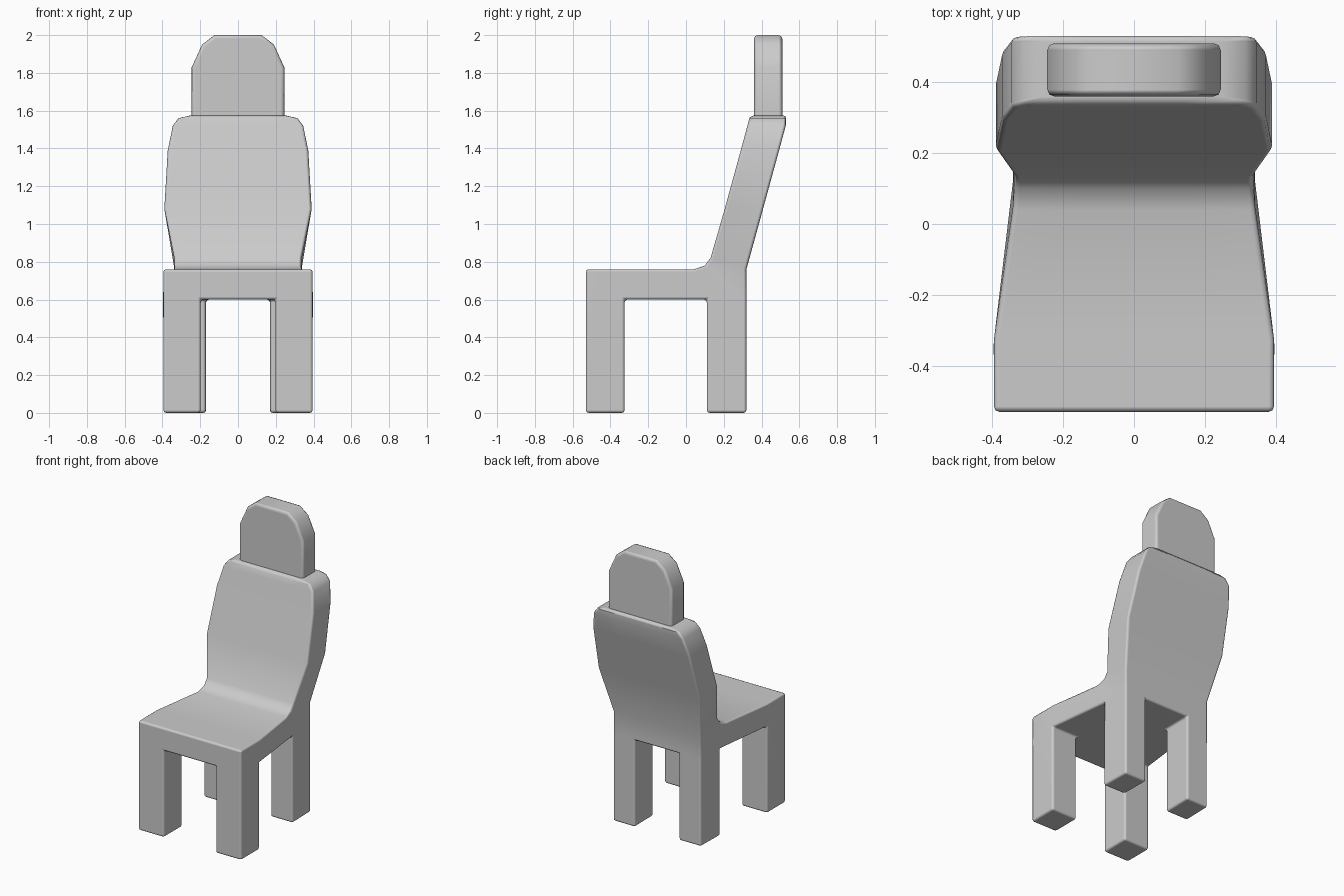
import bpy, bmesh
from math import radians

if "Cube" in bpy.data.objects:
    bpy.data.objects.remove(bpy.data.objects["Cube"])


def finish(bm, name, bevel):
    """Turn a bmesh into a smooth object with softly rounded edges."""
    bmesh.ops.recalc_face_normals(bm, faces=bm.faces)
    for f in bm.faces:
        f.smooth = True
    mesh = bpy.data.meshes.new(name)
    bm.to_mesh(mesh)
    bm.free()
    ob = bpy.data.objects.new(name, mesh)
    bpy.context.collection.objects.link(ob)
    mod = ob.modifiers.new("soft_edges", 'BEVEL')
    mod.width = bevel
    mod.segments = 2
    mod.limit_method = 'ANGLE'
    mod.angle_limit = radians(50)
    mod.harden_normals = True
    return ob


# Seat and backrest: sections (upper y, upper z, lower y, lower z, half width)
sections = [
    (-0.53, 0.76, -0.53, 0.60, 0.395),
    (-0.325, 0.76, -0.325, 0.60, 0.395),
    (0.04, 0.76, 0.11, 0.60, 0.342),
    (0.10, 0.78, 0.32, 0.60, 0.337),
    (0.13, 0.82, 0.32, 0.76, 0.337),
    (0.205, 1.08, 0.408, 1.08, 0.39),
    (0.29, 1.39, 0.493, 1.39, 0.372),
    (0.325, 1.52, 0.528, 1.52, 0.345),
    (0.335, 1.56, 0.53, 1.56, 0.315),
    (0.345, 1.575, 0.53, 1.575, 0.25),
]
bm = bmesh.new()
rows = []
for uy, uz, ly, lz, w in sections:
    xs = [-w, -0.5 * w, 0.5 * w, w]
    rows.append(([bm.verts.new((x, uy, uz)) for x in xs],
                 [bm.verts.new((x, ly, lz)) for x in xs]))

leg_faces = []
for i, ((u0, l0), (u1, l1)) in enumerate(zip(rows, rows[1:])):
    for c in range(3):
        bm.faces.new((u0[c], u0[c + 1], u1[c + 1], u1[c]))
        under = bm.faces.new((l0[c], l1[c], l1[c + 1], l0[c + 1]))
        if i in (0, 2) and c != 1:
            leg_faces.append(under)
    for c in (0, 3):
        bm.faces.new((u0[c], u1[c], l1[c], l0[c]))
for u, l in (rows[0], rows[-1]):
    for c in range(3):
        bm.faces.new((u[c], u[c + 1], l[c + 1], l[c]))
bmesh.ops.recalc_face_normals(bm, faces=bm.faces)

# Four legs pulled down out of the underside of the seat
for face in leg_faces:
    new = bmesh.ops.extrude_discrete_faces(bm, faces=[face])["faces"][0]
    for v in new.verts:
        v.co.z = 0.0
finish(bm, "chair_body", 0.02)

# Headrest: chamfered outline given depth
bm = bmesh.new()
half = [(0.245, 1.54), (0.245, 1.83), (0.19, 1.95), (0.125, 2.0)]
outline = half + [(-x, z) for x, z in reversed(half)]
front = bm.faces.new([bm.verts.new((x, 0.36, z)) for x, z in outline])
ext = bmesh.ops.extrude_face_region(bm, geom=[front], use_keep_orig=True)
bmesh.ops.translate(bm, vec=(0, 0.15, 0),
                    verts=[g for g in ext["geom"] if isinstance(g, bmesh.types.BMVert)])
finish(bm, "headrest", 0.02)
